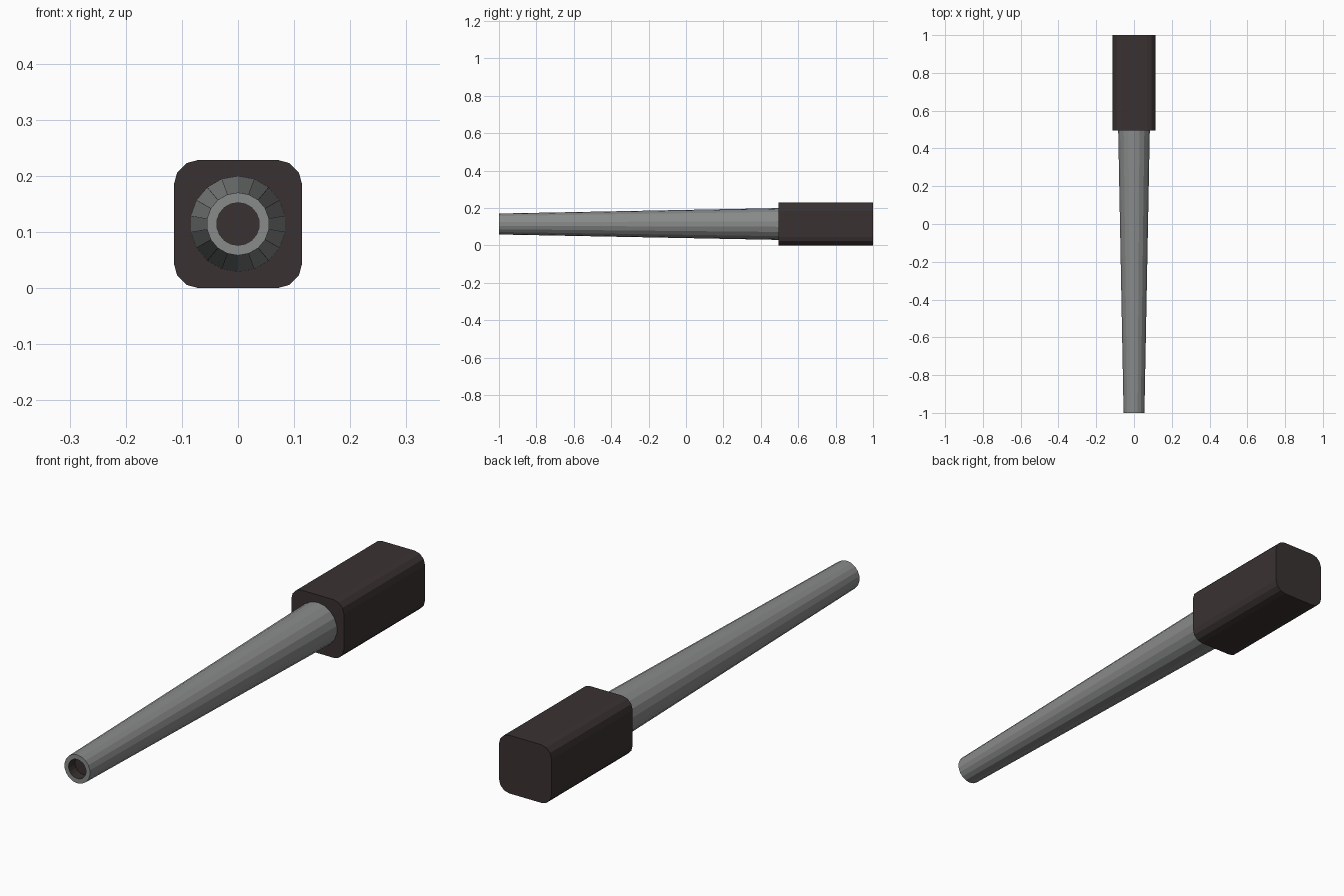
import bpy, bmesh, math

if "Cube" in bpy.data.objects:
    bpy.data.objects.remove(bpy.data.objects["Cube"])

def material(name, rgb):
    m = bpy.data.materials.new(name)
    m.diffuse_color = (*rgb, 1)
    m.use_nodes = True
    m.node_tree.nodes["Principled BSDF"].inputs["Base Color"].default_value = m.diffuse_color
    return m

steel = material("grey_metal", (0.25, 0.255, 0.255))
brown = material("dark_brown", (0.042, 0.031, 0.031))
CZ = 0.1145

def make_object(name, bm, mats):
    bmesh.ops.recalc_face_normals(bm, faces=bm.faces)
    mesh = bpy.data.meshes.new(name)
    bm.to_mesh(mesh)
    bm.free()
    for m in mats:
        mesh.materials.append(m)
    ob = bpy.data.objects.new(name, mesh)
    bpy.context.collection.objects.link(ob)
    return ob

def loft(bm, rings):
    """Join successive rings with quads and close both ends."""
    loops = [[bm.verts.new(p) for p in r] for r in rings]
    n = len(loops[0])
    for a, b in zip(loops, loops[1:]):
        for i in range(n):
            j = (i + 1) % n
            bm.faces.new((a[i], a[j], b[j], b[i]))
    bm.faces.new(loops[0])
    bm.faces.new(loops[-1])

def circle(r, y, n=18):
    return [(r * math.sin(2 * math.pi * i / n), y,
             CZ + r * math.cos(2 * math.pi * i / n)) for i in range(n)]

def rounded_square(half, r, y, seg=3):
    pts = []
    for k in range(4):
        c = math.radians(45 + 90 * k)
        cx = math.copysign(half - r, math.cos(c))
        cz = math.copysign(half - r, math.sin(c))
        for s in range(seg + 1):
            a = math.radians(90 * k + 90 * s / seg)
            pts.append((cx + r * math.cos(a), y, CZ + cz + r * math.sin(a)))
    return pts

# Square handle with rounded long edges
bm = bmesh.new()
loft(bm, [rounded_square(CZ, 0.045, 0.495), rounded_square(CZ, 0.045, 1.0)])
make_object("handle", bm, [brown])

# Tapered barrel with a dark bore at the tip
bm = bmesh.new()
loft(bm, [circle(0.085, 0.497), circle(0.056, -1.0),
          circle(0.038, -1.0), circle(0.038, -0.96)])
barrel = make_object("barrel", bm, [steel, brown])
for f in barrel.data.polygons:
    d = math.hypot(f.center.x, f.center.z - CZ)
    if f.center.y < -0.9 and d < 0.04:
        f.material_index = 1
